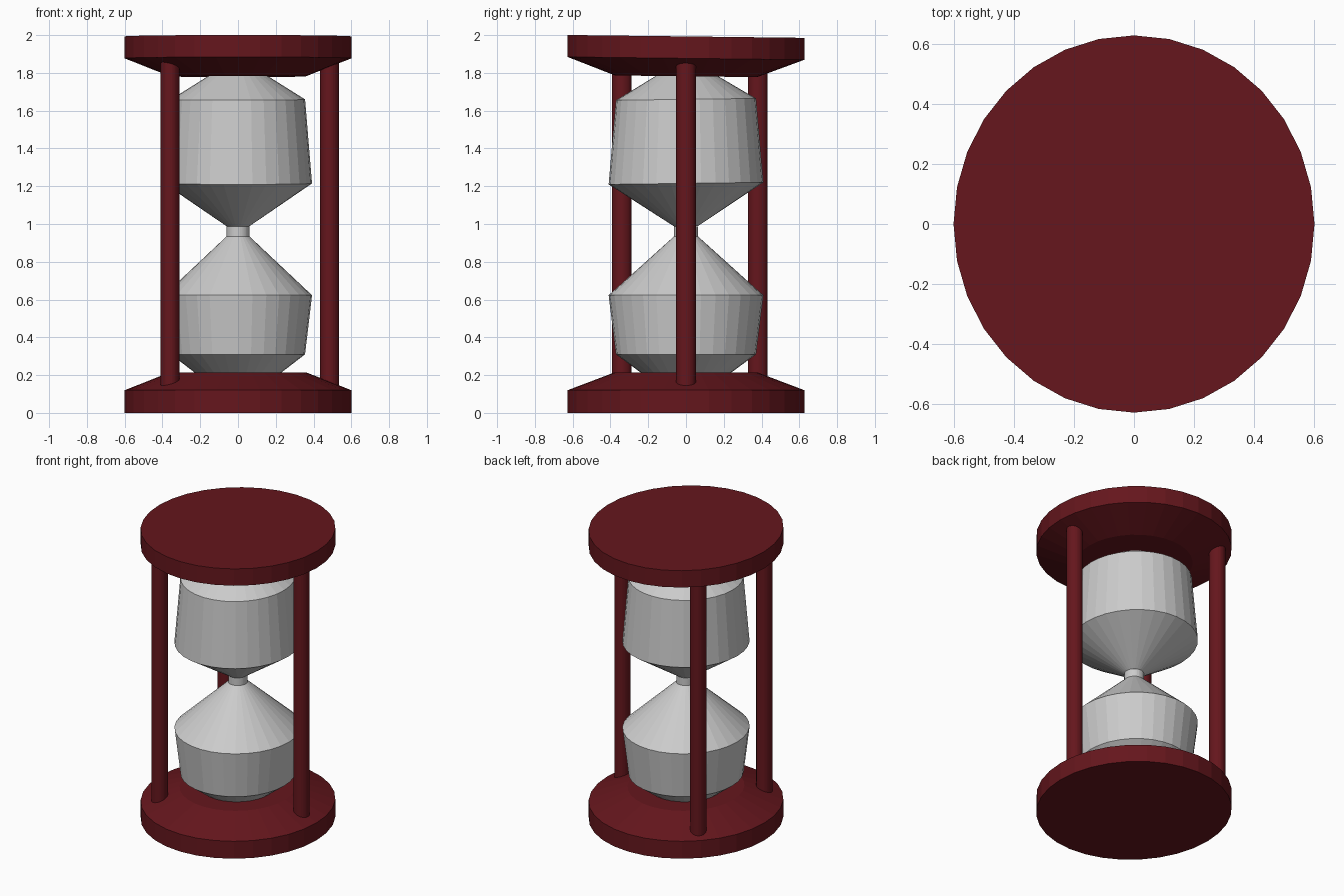
import bpy, bmesh, math

if "Cube" in bpy.data.objects:
    bpy.data.objects.remove(bpy.data.objects["Cube"])

SIDES = 32
Y_SCALE = 1.045   # whole model is slightly deeper than wide

wood = bpy.data.materials.new("dark_red_wood")
wood.diffuse_color = (0.13, 0.008, 0.012, 1)
wood.use_nodes = True
wood.node_tree.nodes["Principled BSDF"].inputs["Base Color"].default_value = wood.diffuse_color


def lathe(name, profile, centre=(0, 0), tilt=0.0, mat=None):
    """Closed, capped revolve of (radius, z) points; tilt leans it along y."""
    bm = bmesh.new()
    rings = []
    for r, z in profile:
        ring = []
        for i in range(SIDES):
            a = 2 * math.pi * i / SIDES
            y = r * Y_SCALE * math.sin(a)
            ring.append(bm.verts.new((centre[0] + r * math.cos(a), centre[1] + y, z + tilt * y)))
        rings.append(ring)
    for lo, hi in zip(rings, rings[1:]):
        for i in range(SIDES):
            j = (i + 1) % SIDES
            bm.faces.new((lo[i], lo[j], hi[j], hi[i]))
    bm.faces.new(rings[0][::-1])
    bm.faces.new(rings[-1])
    mesh = bpy.data.meshes.new(name)
    bm.to_mesh(mesh)
    bm.free()
    obj = bpy.data.objects.new(name, mesh)
    bpy.context.collection.objects.link(obj)
    if mat:
        mesh.materials.append(mat)
    return obj


# end plates with a chamfered inner side; the top one leans slightly
lathe("bottom_plate", [(0.6, 0), (0.6, 0.12), (0.36, 0.215)], mat=wood)
lathe("top_plate", [(0.36, 1.782), (0.6, 1.877), (0.6, 1.993)], tilt=-0.012, mat=wood)

# glass bulbs and the neck between them
lathe("lower_bulb", [(0.225, 0.21), (0.355, 0.31), (0.392, 0.623), (0.06, 0.935)])
lathe("neck", [(0.06, 0.935), (0.06, 0.988)])
lathe("upper_bulb", [(0.06, 0.988), (0.392, 1.215), (0.355, 1.66), (0.15, 1.788)], tilt=0.013)

# three posts
for i, c in enumerate([(0.485, 0), (-0.36, 0.38), (-0.36, -0.34)]):
    lathe(f"post_{i + 1}", [(0.05, 0.12), (0.05, 1.88)], centre=c, mat=wood)
